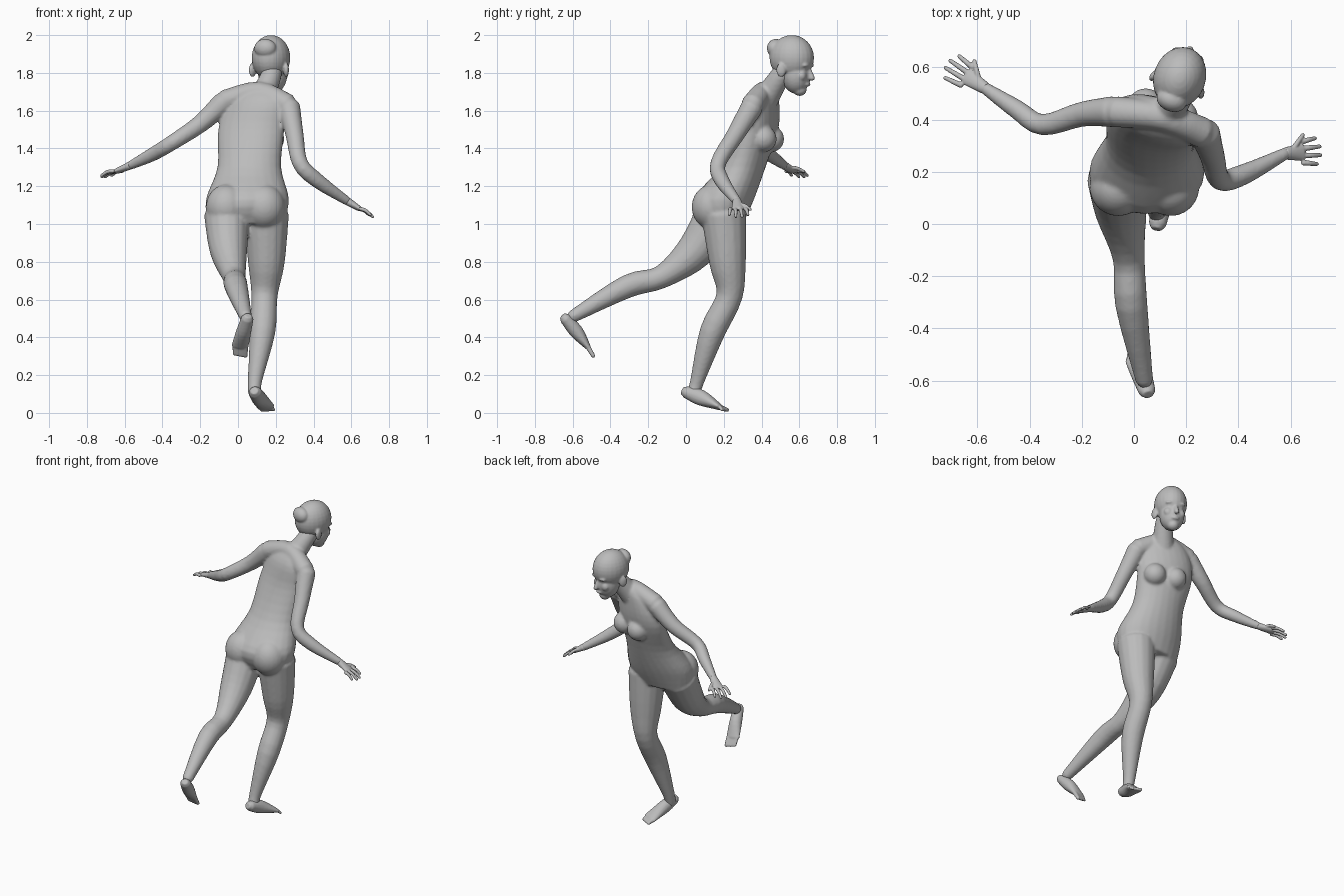
import bpy
import bmesh
import math
from mathutils import Vector, Matrix

default_cube = bpy.data.objects.get("Cube")
if default_cube:
    bpy.data.objects.remove(default_cube, do_unlink=True)

skin = bpy.data.materials.new("soft_grey")
skin.use_nodes = True
grey = (.5, .5, .5, 1)
skin.diffuse_color = grey
skin.node_tree.nodes["Principled BSDF"].inputs["Base Color"].default_value = grey

X_AXIS, Y_AXIS, Z_AXIS = Matrix.Identity(3)


def spline(points, steps=4):
    """Smooth curve through every point, carrying the radii along."""
    padded = [points[0], *points, points[-1]]
    curve = []
    for before, start, end, after in zip(padded, padded[1:], padded[2:], padded[3:]):
        for step in range(steps):
            t = step / steps
            curve.append([
                p + t * (q - o + t * (2 * o - 5 * p + 4 * q - r + t * (3 * (p - q) + r - o))) / 2
                if t else p
                for o, p, q, r in zip(before, start, end, after)
            ])
            if t:
                # Hermite blend between the two neighbouring controls
                curve[-1] = [
                    p + (q - o) * t / 2
                    + (2 * o - 5 * p + 4 * q - r) * t ** 2 / 2
                    + (3 * (p - q) + r - o) * t ** 3 / 2
                    for o, p, q, r in zip(before, start, end, after)
                ]
    return curve + [list(points[-1])]


def add_ring(bm, centre, u, v, sides):
    angles = [math.tau * i / sides for i in range(sides)]
    return [bm.verts.new(centre + u * math.cos(t) + v * math.sin(t)) for t in angles]


def skin_rings(bm, rings):
    faces = [bm.faces.new(rings[0][::-1]), bm.faces.new(rings[-1])]
    for low, high in zip(rings, rings[1:]):
        for i in range(len(low)):
            faces.append(bm.faces.new((low[i - 1], low[i], high[i], high[i - 1])))
    bmesh.ops.recalc_face_normals(bm, faces=faces)


def tube(bm, points, side=X_AXIS, sides=16):
    """Loft ellipses along a path of x, y, z, half width and optional half depth."""
    points = spline(points)
    spots = [Vector(p[:3]) for p in points]
    last = len(points) - 1
    rings = []
    for k, p in enumerate(points):
        along = (spots[min(k + 1, last)] - spots[max(k - 1, 0)]).normalized()
        u = (side - along * side.dot(along)).normalized()
        v = along.cross(u) * p[-1]
        u = u * p[3]
        ring = add_ring(bm, spots[k], u, v, sides)
        # rounded ends
        push = along * min(p[3:]) * .7
        if k == 0:
            rings.append(add_ring(bm, spots[k] - push, u * .6, v * .6, sides))
        rings.append(ring)
        if k == last:
            rings.append(add_ring(bm, spots[k] + push, u * .6, v * .6, sides))
    skin_rings(bm, rings)


def ball(bm, centre, radii, yaw=0):
    matrix = (Matrix.Translation(centre) @ Matrix.Rotation(yaw, 4, "Z")
              @ Matrix.Diagonal((*radii, 1)))
    bmesh.ops.create_uvsphere(bm, u_segments=24, v_segments=16, radius=1, matrix=matrix)


def finish(bm, name, voxel, smoothing):
    """Fuse the overlapping volumes into one smooth skin."""
    mesh = bpy.data.meshes.new(name)
    bm.to_mesh(mesh)
    bm.free()
    mesh.materials.append(skin)
    obj = bpy.data.objects.new(name, mesh)
    bpy.context.collection.objects.link(obj)
    fuse = obj.modifiers.new("fuse", "REMESH")
    fuse.mode = "VOXEL"
    fuse.voxel_size = voxel
    fuse.use_smooth_shade = True
    relax = obj.modifiers.new("relax", "SMOOTH")
    relax.factor = .5
    relax.iterations = smoothing
    return obj


# Torso: level slices that twist gradually toward the shoulders
TWIST = math.radians(-20)
body = bmesh.new()
rings = []
for x, y, z, width, depth in spline([
        (.04, .19, 1, .2, .11), (.05, .2, 1.13, .22, .16), (.06, .3, 1.3, .17, .12),
        (.07, .38, 1.5, .18, .1), (.1, .4, 1.65, .16, .08), (.12, .42, 1.72, .08, .05)]):
    turn = Matrix.Rotation(TWIST * min(max(z * 2 - 2.2, 0), 1), 3, "Z")
    rings.append(add_ring(body, Vector((x, y, z)),
                          turn @ X_AXIS * width, turn @ Y_AXIS * depth, 24))
skin_rings(body, rings)

# Shoulder girdle and neck
tube(body, [(-.07, .43, 1.65, .06), (.11, .41, 1.7, .055), (.26, .35, 1.63, .06)], Y_AXIS)
tube(body, [(.12, .42, 1.66, .07), (.17, .49, 1.77, .056), (.18, .53, 1.82, .056)])

# Chest and buttocks, one on each side of the spine
for side in (-1, 1):
    ball(body, (.11 + side * .065, .43 - side * .02, 1.45), (.07, .07, .07), TWIST)
    ball(body, (.04 + side * .1, .14, 1.09), (.11, .11, .12))

# Planted leg: hip, thigh, knee, calf, ankle, heel
tube(body, [(.15, .2, 1.05, .12), (.15, .22, .8, .098), (.14, .23, .62, .07),
            (.13, .14, .43, .068), (.09, .06, .17, .038), (.09, .04, .1, .036)])

# Trailing leg: hip, thigh, knee, calf, ankle
tube(body, [(-.06, .17, 1.05, .12), (-.05, .05, .86, .1), (-.02, -.13, .72, .062),
            (-.01, -.31, .67, .062), (.04, -.6, .51, .034)])

# Arms: shoulder, upper arm, elbow, forearm, wrist
tube(body, [(.27, .35, 1.62, .06), (.3, .26, 1.47, .048), (.33, .17, 1.32, .042),
            (.42, .19, 1.23, .04), (.58, .27, 1.12, .024)], Y_AXIS)
tube(body, [(-.08, .43, 1.64, .06), (-.2, .42, 1.53, .048), (-.35, .38, 1.43, .041),
            (-.45, .44, 1.37, .037), (-.57, .52, 1.31, .024)], Y_AXIS)
finish(body, "body", .009, 5)


def hand(name, wrist, fingertip, mirror):
    """Flat palm, four fanned fingers and a thumb."""
    bm = bmesh.new()
    wrist = Vector(wrist)
    reach = Vector(fingertip) - wrist
    across = Z_AXIS.cross(reach).normalized() * mirror
    palm = wrist + reach * .5
    tube(bm, [(*wrist, .024, .022), (*palm, .034, .014)], across)
    rays = [(palm + across * .027 * spread,
             wrist + reach * (1.04 - .06 * spread ** 2) + across * .033 * spread)
            for spread in (-1.5, -.5, .5, 1.5)]
    thumb = (wrist + reach * .2 + across * .01, wrist + reach * .55 + across * .066)
    for root, tip in [*rays, thumb]:
        knuckle = root.lerp(tip, .5) + Z_AXIS * .008
        tube(bm, [(*root, .011), (*knuckle, .01), (*tip, .008)], across, 10)
    finish(bm, name, .004, 2)


hand("left_hand", (.58, .27, 1.12), (.71, .28, 1.04), 1)
hand("right_hand", (-.57, .52, 1.31), (-.71, .61, 1.25), -1)


def foot(name, path, big_tip, small_tip):
    """Tapered sole with a row of toes, from the big toe to the little toe."""
    bm = bmesh.new()
    tube(bm, path)
    big, small = Vector(big_tip), Vector(small_tip)
    middle = big.lerp(small, .5)
    for k in range(5):
        tip = big.lerp(small, k / 4)
        root = Vector(path[-1][:3]) + X_AXIS * (tip.x - middle.x)
        size = .014 - .001 * k
        tube(bm, [(*root, size), (*tip, size * .8)], X_AXIS, 10)
    finish(bm, name, .005, 3)


foot("right_foot", [(.09, 0, .11, .034, .032), (.11, .08, .08, .04, .042),
                    (.15, .18, .03, .048, .016)], (.13, .22, .015), (.19, .19, .015))
foot("left_foot", [(.05, -.64, .5, .033, .03), (.03, -.58, .43, .04, .037),
                   (.01, -.52, .35, .046, .016)], (.04, -.49, .3), (-.02, -.5, .31))

# Head: built facing +y, then turned
head = bmesh.new()
ball(head, (0, 0, 1.88), (.1, .12, .12))
ball(head, (0, -.09, 1.93), (.06, .045, .05))
ball(head, (0, .025, 1.79), (.077, .077, .1))
ball(head, (0, .045, 1.71), (.036, .036, .032))
ball(head, (0, .09, 1.74), (.025, .013, .012))
tube(head, [(0, .094, 1.83, .01), (0, .115, 1.77, .015)])
for side in (-1, 1):
    # cheek, brow, eye and ear
    ball(head, (side * .038, .07, 1.785), (.03, .026, .03))
    ball(head, (side * .036, .09, 1.84), (.03, .02, .012))
    ball(head, (side * .035, .08, 1.82), (.016, .014, .011))
    ball(head, (side * .095, -.025, 1.815), (.014, .026, .038), side * .35)
turned = finish(head, "head", .006, 4)
turned.location = (.175, .56, 0)
turned.rotation_euler.z = TWIST
